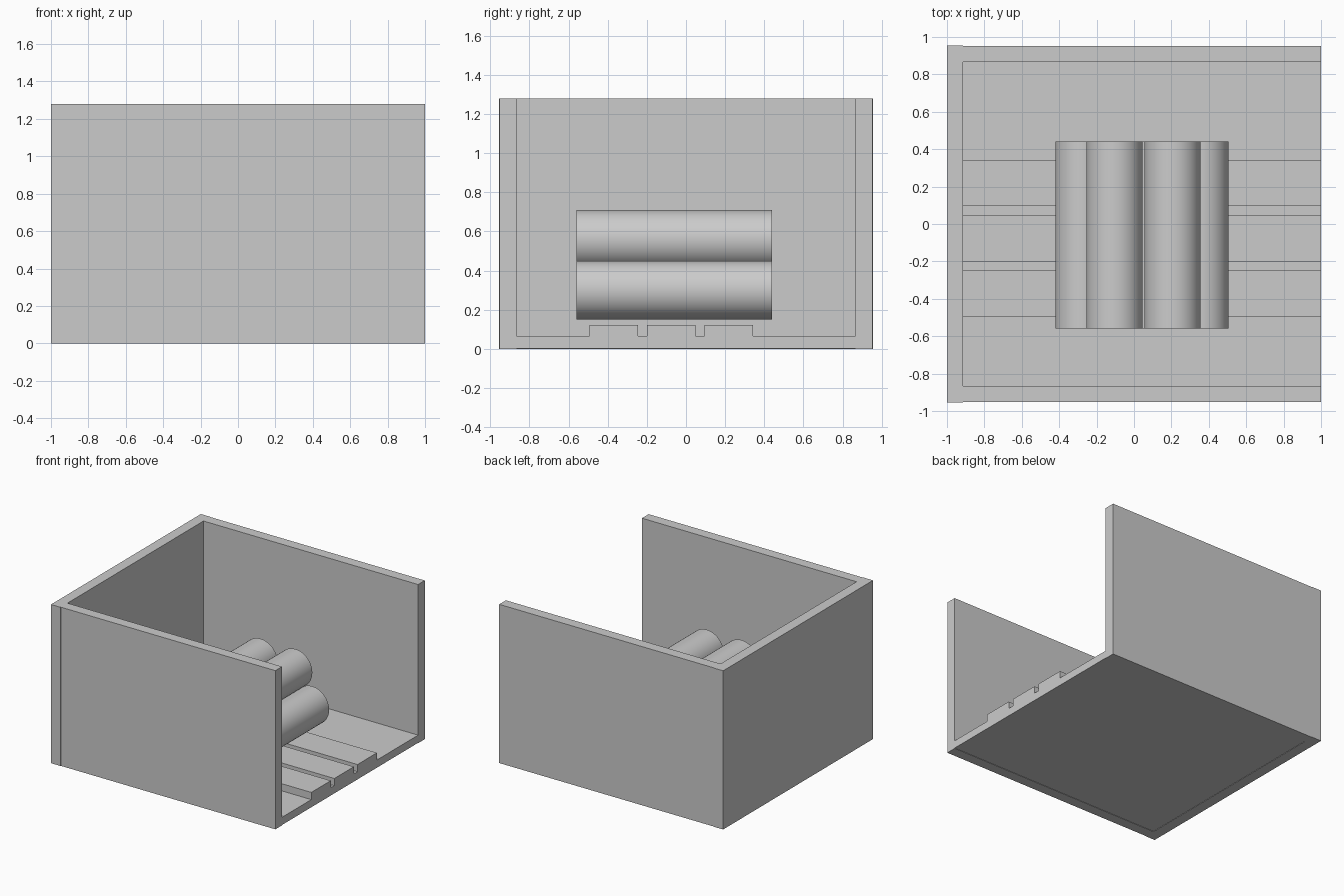
import bpy, bmesh
from math import radians

if "Cube" in bpy.data.objects:
    bpy.data.objects.remove(bpy.data.objects["Cube"])


def finish(name, bm):
    bmesh.ops.recalc_face_normals(bm, faces=bm.faces[:])
    mesh = bpy.data.meshes.new(name)
    bm.to_mesh(mesh)
    bm.free()
    obj = bpy.data.objects.new(name, mesh)
    bpy.context.collection.objects.link(obj)
    return obj


def box(name, lo, hi):
    bm = bmesh.new()
    bmesh.ops.create_cube(bm, size=1)
    for v in bm.verts:
        v.co = [(a + b) / 2 + c * (b - a) for a, b, c in zip(lo, hi, v.co)]
    return finish(name, bm)


def log(name, x, z, radius=0.15, y0=-0.56, y1=0.44):
    bpy.ops.mesh.primitive_cylinder_add(
        vertices=48, radius=radius, depth=y1 - y0,
        location=(x, (y0 + y1) / 2, z), rotation=(radians(90), 0, 0))
    obj = bpy.context.object
    obj.name = name
    bpy.ops.object.shade_smooth_by_angle(angle=radians(30))


HEIGHT = 1.28
BACK = -0.915   # inner face of the back wall
INNER = 0.867   # inner face of the side walls

# Back and side walls
box("back_wall", (-1, -0.955, 0), (BACK, 0.955, HEIGHT))
box("side_wall_front", (BACK, -0.952, 0), (1, -INNER, HEIGHT))
box("side_wall_rear", (BACK, INNER, 0), (1, 0.952, HEIGHT))

# Hearth floor with three raised strips, extruded from its cross-section
low, high = 0.065, 0.123
profile = [(INNER, 0.003), (-INNER, 0.003), (-INNER, low)]
for a, b in ((-0.494, -0.246), (-0.2, 0.049), (0.095, 0.342)):
    profile += [(a, low), (a, high), (b, high), (b, low)]
profile.append((INNER, low))
bm = bmesh.new()
face = bm.faces.new([bm.verts.new((BACK, y, z)) for y, z in profile])
ext = bmesh.ops.extrude_face_region(bm, geom=[face], use_keep_orig=True)
verts = [g for g in ext["geom"] if isinstance(g, bmesh.types.BMVert)]
bmesh.ops.translate(bm, verts=verts, vec=(1 - BACK, 0, 0))
finish("hearth_floor", bm)

# Stacked logs: three below, two above
for i, x in enumerate((-0.27, 0.043, 0.355)):
    log(f"lower_log_{i + 1}", x, 0.3)
for i, x in enumerate((-0.105, 0.205)):
    log(f"upper_log_{i + 1}", x, 0.56)
